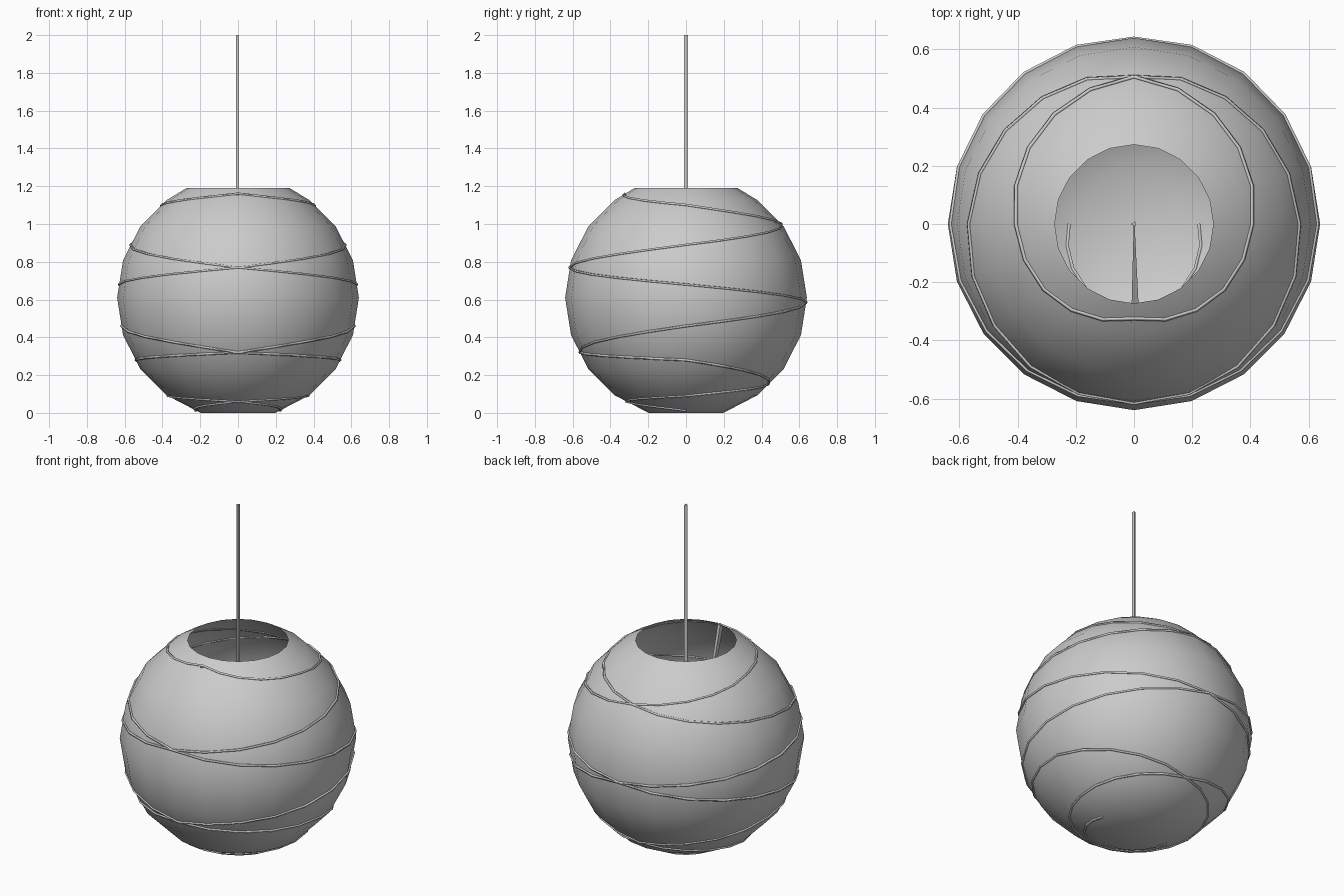
import bpy, bmesh, math
from mathutils import Vector

if "Cube" in bpy.data.objects:
    bpy.data.objects.remove(bpy.data.objects["Cube"])

SEG = 20
R, CZ = 0.64, 0.61


def add_mesh(name, bm):
    bmesh.ops.recalc_face_normals(bm, faces=bm.faces)
    me = bpy.data.meshes.new(name)
    bm.to_mesh(me)
    bm.free()
    ob = bpy.data.objects.new(name, me)
    bpy.context.collection.objects.link(ob)
    return ob


# Globe profile: rings every 18 degrees, cut off at the top opening
profile = [(R * math.cos(math.radians(a)), CZ + R * math.sin(math.radians(a)))
           for a in range(-72, 55, 18)] + [(0.273, 1.19)]
profile[0] = (profile[0][0], 0.0)


def radius_at(z):
    for (r0, z0), (r1, z1) in zip(profile, profile[1:]):
        if z <= z1:
            return r0 + (r1 - r0) * (z - z0) / (z1 - z0)
    return profile[-1][0]


# Open-topped globe with flat closed base
bm = bmesh.new()
rings = [[bm.verts.new((r * math.sin(2 * math.pi * i / SEG),
                        -r * math.cos(2 * math.pi * i / SEG), z))
          for i in range(SEG)] for r, z in profile]
for a, b in zip(rings, rings[1:]):
    for i in range(SEG):
        j = (i + 1) % SEG
        bm.faces.new((a[i], a[j], b[j], b[i]))
bm.faces.new(rings[0][::-1])
globe = add_mesh("globe_shade", bm)
for p in globe.data.polygons:
    p.use_smooth = True
bpy.context.view_layer.objects.active = globe
globe.select_set(True)
bpy.ops.object.shade_smooth_by_angle(angle=math.radians(35))
globe.select_set(False)


# Three-sided bar between two points
def bar(name, p0, p1, r0, r1):
    p0, p1 = Vector(p0), Vector(p1)
    bm = bmesh.new()
    q = (p1 - p0).to_track_quat('Z', 'Y')
    ends = []
    for p, r in ((p0, r0), (p1, r1)):
        ends.append([bm.verts.new(p + q @ Vector((r * math.cos(t), r * math.sin(t), 0)))
                     for t in (0, 2 * math.pi / 3, 4 * math.pi / 3)])
    a, b = ends
    for i in range(3):
        j = (i + 1) % 3
        bm.faces.new((a[i], a[j], b[j], b[i]))
    bm.faces.new(a[::-1])
    bm.faces.new(b)
    return add_mesh(name, bm)


# Hanging cord and its return run to the front rim, inside the globe
bar("hanging_cord", (0, 0, 0.01), (0, 0, 2.0), 0.011, 0.011)
bar("inner_cord", (0, 0, 0.01), (0, -0.325, 1.16), 0.002, 0.018)

# Wire wrapped around the globe: heights at each quarter turn, mirrored pair
heights = [1.16, 1.10, 1.0, 0.89, 0.77, 0.68, 0.585, 0.46,
           0.32, 0.28, 0.15, 0.09, 0.06, 0.012]
for side, label in ((1, "right"), (-1, "left")):
    pts = []
    for k in range((len(heights) - 1) * 5 + 1):
        i = min(k // 5, len(heights) - 2)
        z = heights[i] + (heights[i + 1] - heights[i]) * (k / 5 - i)
        t = math.radians(18 * k)
        r = radius_at(z) + 0.002
        pts.append((side * r * math.sin(t), -r * math.cos(t), z))
    cu = bpy.data.curves.new("wrapped_wire_" + label, 'CURVE')
    cu.dimensions = '3D'
    cu.bevel_depth = 0.007
    cu.bevel_resolution = 0
    cu.use_fill_caps = True
    sp = cu.splines.new('POLY')
    sp.points.add(len(pts) - 1)
    for p, co in zip(sp.points, pts):
        p.co = (*co, 1)
    ob = bpy.data.objects.new("wrapped_wire_" + label, cu)
    bpy.context.collection.objects.link(ob)
    ob.select_set(True)
    bpy.context.view_layer.objects.active = ob
    bpy.ops.object.convert(target='MESH')
    ob.select_set(False)
